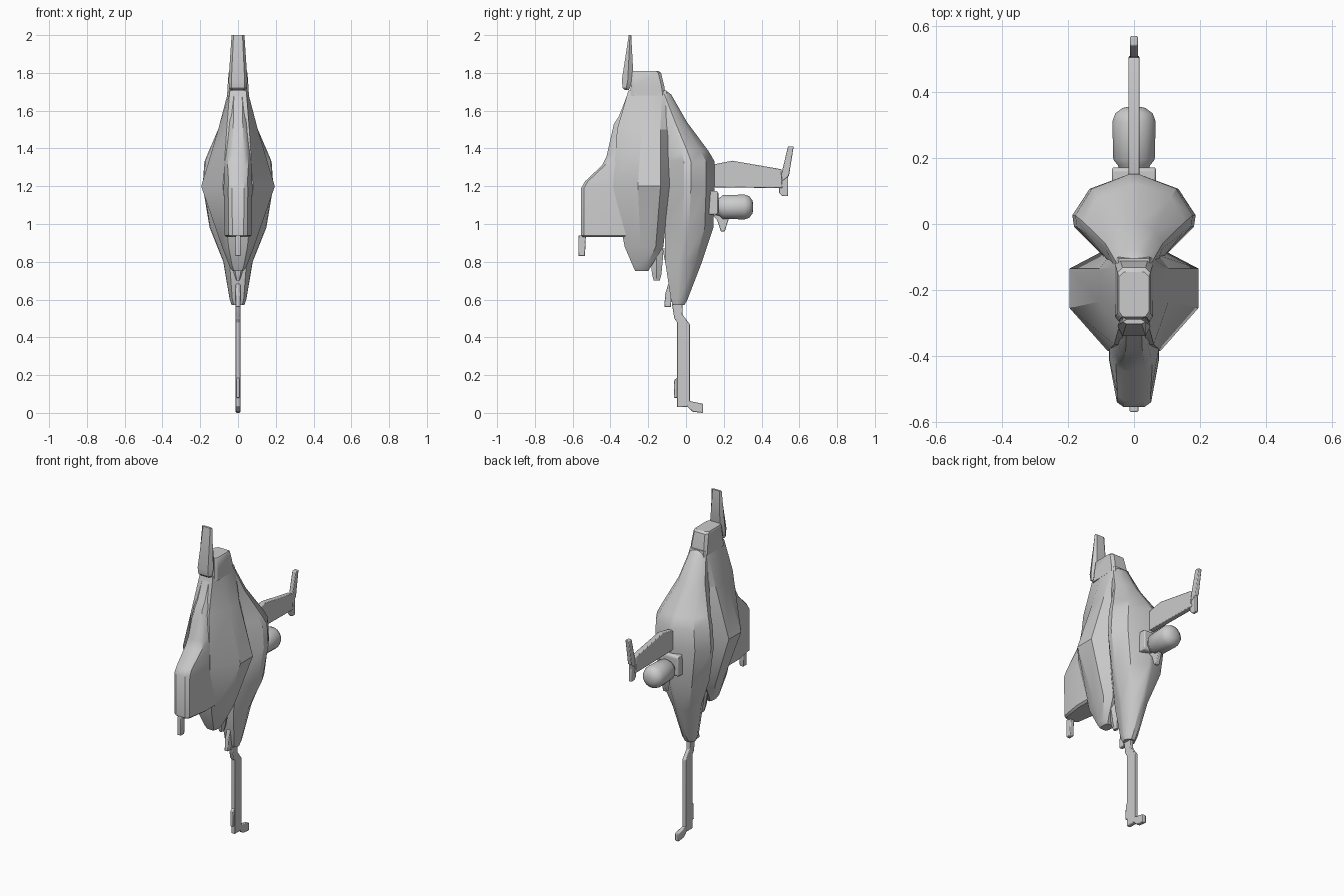
import bpy, bmesh, math
from mathutils import Vector


def finish(name, bm, angle=32, bevel=0.0):
    bmesh.ops.remove_doubles(bm, verts=bm.verts, dist=1e-5)
    bmesh.ops.recalc_face_normals(bm, faces=bm.faces)
    me = bpy.data.meshes.new(name)
    bm.to_mesh(me)
    bm.free()
    ob = bpy.data.objects.new(name, me)
    bpy.context.collection.objects.link(ob)
    if bevel:
        m = ob.modifiers.new("bevel", 'BEVEL')
        m.width, m.segments, m.limit_method = bevel, 2, 'ANGLE'
    bpy.ops.object.select_all(action='DESELECT')
    ob.select_set(True)
    bpy.context.view_layer.objects.active = ob
    bpy.ops.object.shade_smooth_by_angle(angle=math.radians(angle))
    return ob


def loft(name, rings, **kw):
    """Skin a list of equal-length closed rings and cap both ends."""
    bm = bmesh.new()
    vr = [[bm.verts.new(p) for p in r] for r in rings]
    n = len(vr[0])
    for a, b in zip(vr, vr[1:]):
        for i in range(n):
            bm.faces.new((a[i], a[(i + 1) % n], b[(i + 1) % n], b[i]))
    bm.faces.new(vr[0])
    bm.faces.new(vr[-1][::-1])
    return finish(name, bm, **kw)


def mirrored(half, z):
    """Half section (x, y) listed front to back -> full ring at height z."""
    return [(x, y, z) for x, y in half] + [(-x, y, z) for x, y in reversed(half)]


def slab(name, outline, t, bevel=0.004):
    """Side-view outline (y, z) extruded across x."""
    return loft(name, [[(x, y, z) for y, z in outline] for x in (-t, t)], bevel=bevel)


# rear hull: z, half width, front y, back y, front half width
rear = [(0.572, .034, -.068, -.008, .022), (0.60, .044, -.08, .008, .03),
        (0.80, .078, -.11, .085, .045), (0.98, .15, -.11, .145, .07),
        (1.20, .187, -.10, .152, .09), (1.33, .178, -.10, .152, .09),
        (1.385, .155, -.105, .12, .085), (1.54, .088, -.12, .005, .07),
        (1.685, .055, -.15, -.078, .05), (1.705, .048, -.15, -.105, .045)]
rings = []
for z, w, yf, yb, n in rear:
    d = yb - yf
    rings.append(mirrored([(n, yf), (w * .97, yf + .36 * d), (w, yf + .5 * d),
                           (w * .72, yf + .82 * d), (.012, yb)], z))
loft("rear_hull", rings)

# middle hull: z, nose width, nose y, side width, side y pair, back width, back y
mid = [(0.75, .02, -.268, .028, -.25, -.215, .02, -.20),
       (0.775, .03, -.28, .045, -.255, -.21, .03, -.185),
       (0.88, .05, -.325, .085, -.24, -.16, .05, -.12),
       (1.20, .08, -.385, .195, -.255, -.135, .10, -.085),
       (1.50, .06, -.365, .105, -.235, -.135, .075, -.095),
       (1.69, .045, -.31, .055, -.225, -.13, .05, -.10),
       (1.708, .042, -.305, .05, -.225, -.13, .045, -.105)]
loft("middle_hull", [mirrored([(a, b), (w, c), (w, d), (e, f)], z)
                     for z, a, b, w, c, d, e, f in mid], angle=25)

# front pod running up into a spine: z, front y, front width, back width
pod = [(0.93, -.545, .042, .06), (0.94, -.555, .05, .072), (1.19, -.555, .052, .076),
       (1.225, -.535, .05, .075), (1.31, -.445, .055, .074), (1.36, -.42, .052, .07),
       (1.53, -.382, .042, .058), (1.57, -.355, .04, .055), (1.705, -.303, .036, .042)]
loft("front_pod", [mirrored([(w * .6, yf), (w, yf + .015), (wb, max(yf + .06, -.41)), (wb, -.25)], z)
                   for z, yf, w, wb in pod])

# cap block on top
loft("top_block", [mirrored([(w - .01, yf), (w, yf + .015), (w, yb - .015), (w - .015, yb)], z)
                   for z, w, yf, yb in [(1.68, .058, -.295, -.108), (1.73, .055, -.292, -.115),
                                        (1.80, .05, -.285, -.132), (1.81, .045, -.28, -.145)]])

# upright top fin: z, half width, front y, back y
loft("top_fin", [mirrored([(w * .7, yf), (w, (yf + yb) / 2), (w * .7, yb)], z)
                 for z, w, yf, yb in [(1.71, .04, -.326, -.302), (1.72, .047, -.335, -.298),
                                      (1.76, .05, -.34, -.277), (2.0, .034, -.303, -.29)]])

# thin plates and stubs on the centre plane
plates = {
    "front_stub": ([(-.57, .83), (-.535, .83), (-.53, .94), (-.57, .94)], .013),
    "tail_boom": ([(-.075, .58), (-.02, .58), (-.018, .52), (.02, .47), (.02, .05),
                   (.005, .03), (-.048, .03), (-.048, .48), (-.062, .50)], .012),
    "boom_lug": ([(-.065, .08), (-.04, .08), (-.04, .19), (-.062, .175)], .009),
    "boom_foot": ([(.005, .035), (.01, .065), (.09, .048), (.09, 0), (.035, .006)], .012),
    "back_wing": ([(.12, 1.31), (.245, 1.335), (.505, 1.29), (.51, 1.19), (.12, 1.195)], .016),
    "wing_tip_fin": ([(.54, 1.41), (.57, 1.41), (.545, 1.255), (.50, 1.22), (.508, 1.28)], .012),
    "wing_tip_lug": ([(.492, 1.22), (.492, 1.165), (.51, 1.147), (.54, 1.147), (.54, 1.25)], .01),
    "engine_keel": ([(.14, 1.05), (.165, 1.02), (.185, .96), (.205, .96), (.23, 1.04)], .012),
    "tail_lug": ([(-.115, .56), (-.08, .56), (-.07, .70), (-.095, .68), (-.11, .63)], .012),
    "belly_lug": ([(-.125, .87), (-.10, .87), (-.085, .77), (-.10, .75)], .02),
}
for name, (outline, t) in plates.items():
    slab(name, outline, t)

# hanging peg under the hulls
loft("belly_peg", [mirrored([(w * .6, -.155 - r), (w, -.155), (w * .6, -.155 + r)], z)
                   for z, w, r in [(.70, .01, .016), (.735, .022, .025), (.82, .036, .033),
                                   (.90, .036, .03)]])

# engine mount and rounded engine on the back
slab("engine_mount", [(.12, 1.05), (.165, 1.05), (.172, 1.06), (.172, 1.165), (.165, 1.175), (.12, 1.175)],
     .066, .008)
prof = [(.15, .04), (.178, .05), (.195, .064), (.31, .067), (.335, .058), (.352, .035), (.356, .012)]
loft("engine", [[(r * math.cos(a), y, 1.09 + r * math.sin(a))
                 for a in (math.tau * (i + .5) / 16 for i in range(16))] for y, r in prof], angle=40)
